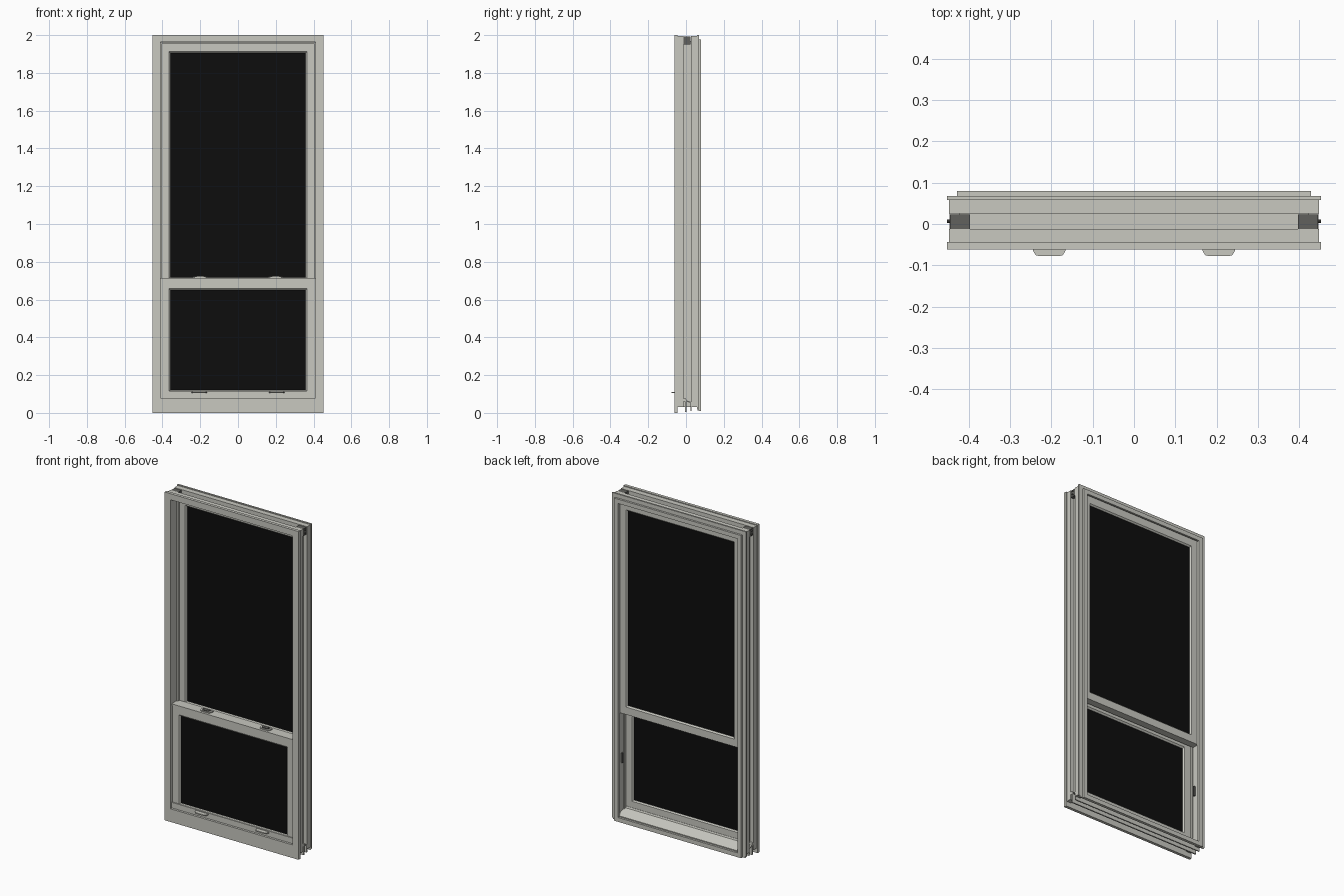
import bpy, bmesh
from math import pi, cos, sin
from mathutils import Matrix

old = bpy.data.objects.get("Cube")
if old:
    bpy.data.objects.remove(old, do_unlink=True)


def material(name, rgb):
    m = bpy.data.materials.new(name)
    m.use_nodes = True
    m.diffuse_color = (*rgb, 1)
    m.node_tree.nodes["Principled BSDF"].inputs["Base Color"].default_value = (*rgb, 1)
    return m


VINYL = material("pale grey vinyl", (0.58, 0.58, 0.53))
GLASS = material("black glass", (0.004, 0.004, 0.004))
METAL = material("dark grey hardware", (0.12, 0.12, 0.11))


def finish(name, bm, mat):
    bmesh.ops.recalc_face_normals(bm, faces=bm.faces)
    mesh = bpy.data.meshes.new(name)
    bm.to_mesh(mesh)
    bm.free()
    mesh.materials.append(mat)
    ob = bpy.data.objects.new(name, mesh)
    bpy.context.collection.objects.link(ob)
    return ob


def box(name, x, y, z, mat=VINYL):
    """Box from (low, high) pairs."""
    bm = bmesh.new()
    mid = [(a + b) / 2 for a, b in (x, y, z)]
    size = [b - a for a, b in (x, y, z)]
    bmesh.ops.create_cube(bm, size=1, matrix=Matrix.Translation(mid) @ Matrix.Diagonal((*size, 1)))
    return finish(name, bm, mat)


def surround(name, profile, outer, inner, closed=True):
    """Mitred frame; rectangles are (half width, bottom, top), profile is (0..1 inward, y)."""
    bm = bmesh.new()
    rings = []
    for side, end in ((-1, 1), (-1, 2), (1, 2), (1, 1)):
        ring = []
        for t, y in profile:
            x = outer[0] + (inner[0] - outer[0]) * t
            z = outer[end] + (inner[end] - outer[end]) * t
            ring.append(bm.verts.new((side * x, y, z)))
        rings.append(ring)
    n = len(profile)
    for i in range(4 if closed else 3):
        a, b = rings[i], rings[(i + 1) % 4]
        for j in range(n):
            k = (j + 1) % n
            bm.faces.new((a[j], a[k], b[k], b[j]))
    if not closed:
        bm.faces.new(rings[0])
        bm.faces.new(rings[3])
    return finish(name, bm, VINYL)


def extrude_x(name, profile, half):
    """Extrude a (y, z) outline along x."""
    bm = bmesh.new()
    face = bm.faces.new([bm.verts.new((-half, y, z)) for y, z in profile])
    moved = bmesh.ops.extrude_face_region(bm, geom=[face])["geom"]
    bmesh.ops.translate(bm, vec=(2 * half, 0, 0),
                        verts=[v for v in moved if isinstance(v, bmesh.types.BMVert)])
    return finish(name, bm, VINYL)


def rect(y0, y1):
    return [(0, y0), (0, y1), (1, y1), (1, y0)]


# Jambs and head: channelled outside, sash tracks inside
JAMB = [(0, -0.044), (0, -0.012), (0.025, -0.012), (0.025, 0.026), (0, 0.026), (0, 0.058),
        (0.034, 0.058), (0.034, 0.014), (0.042, 0.014), (0.042, 0.0), (0.034, 0.0), (0.034, -0.044)]
surround("jambs_and_head", JAMB, (0.447, 0.03, 1.995), (-0.553, 0.03, 0.995), closed=False)
surround("front_flange", rect(-0.062, -0.044), (0.452, 0, 2), (0.411, 0.08, 1.963))
surround("rear_fin", rect(0.058, 0.068), (0.452, 0.02, 2), (0.406, 0.042, 1.957))
surround("rear_trim", rect(0.068, 0.08), (0.428, 0.01, 1.976), (0.402, 0.036, 1.95))

# Sill: sloped top with open hollow chambers below
SILL = [(-0.05, 0.0), (-0.05, 0.075), (0.0, 0.075), (0.004, 0.066), (0.068, 0.042), (0.068, 0.012),
        (0.06, 0.012), (0.06, 0.038), (0.03, 0.05), (0.03, 0.01), (0.024, 0.01), (0.024, 0.052),
        (0.002, 0.06), (0.002, 0.005), (-0.006, 0.005), (-0.006, 0.06), (-0.044, 0.06), (-0.044, 0.0)]
extrude_x("sill", SILL, 0.446)


def sash(name, y0, y1, outer, inner):
    """Rails and stiles with a bevelled glazing edge, and the pane."""
    bead = [(0, y0), (0, y1), (0.86, y1), (1, y1 - 0.008), (1, y0 + 0.008), (0.86, y0)]
    surround(name + "_sash", bead, outer, inner)
    mid = (y0 + y1) / 2
    box(name + "_glass", (-inner[0] - 0.004, inner[0] + 0.004), (mid - 0.012, mid + 0.012),
        (inner[1] - 0.004, inner[2] + 0.004), GLASS)


sash("upper", 0.014, 0.057, (0.413, 0.665, 1.961), (0.358, 0.718, 1.905))
sash("lower", -0.046, -0.002, (0.413, 0.075, 0.715), (0.358, 0.12, 0.65))
box("lift_rail", (-0.411, 0.411), (-0.052, -0.044), (0.082, 0.116))
box("meeting_rail_lip", (-0.411, 0.411), (-0.050, 0.012), (0.706, 0.715))


# Curved tabs: lift handles and latches
def tab(name, x, y, z, length, depth, height, mat, steps=14):
    bm = bmesh.new()
    pts = [(x + length / 2 * cos(pi * i / steps), y - depth * min(1, 1.5 * sin(pi * i / steps)))
           for i in range(steps + 1)]
    face = bm.faces.new([bm.verts.new((px, py, z)) for px, py in pts])
    moved = bmesh.ops.extrude_face_region(bm, geom=[face])["geom"]
    bmesh.ops.translate(bm, vec=(0, 0, height),
                        verts=[v for v in moved if isinstance(v, bmesh.types.BMVert)])
    return finish(name, bm, mat)


for s, label in ((1, "left"), (-1, "right")):
    tab(label + "_lift_handle", s * 0.205, -0.05, 0.104, 0.084, 0.027, 0.007, VINYL)
    tab(label + "_latch_base", s * 0.2, -0.006, 0.714, 0.075, 0.03, 0.007, VINYL)
    tab(label + "_latch_lever", s * 0.2, -0.012, 0.721, 0.045, 0.02, 0.005, METAL)

    # Corner brackets lying in the outer channel
    def span(a, b):
        return tuple(sorted((s * a, s * b)))

    box(label + "_bracket_top", span(0.397, 0.444), (-0.016, 0.023), (1.972, 1.993), METAL)
    box(label + "_bracket_side", span(0.424, 0.445), (-0.016, 0.023), (1.95, 1.993), METAL)
    box(label + "_sash_clip", span(0.403, 0.414), (0.024, 0.034), (0.35, 0.41), METAL)

    # Screws through the bracket
    for z in (1.962, 1.984):
        bm = bmesh.new()
        bmesh.ops.create_cone(bm, cap_ends=True, segments=10, radius1=0.004, radius2=0.004, depth=0.014,
                              matrix=Matrix.Translation((s * 0.445, 0.007, z)) @ Matrix.Rotation(pi / 2, 4, "Y"))
        finish(label + "_screw", bm, METAL)
